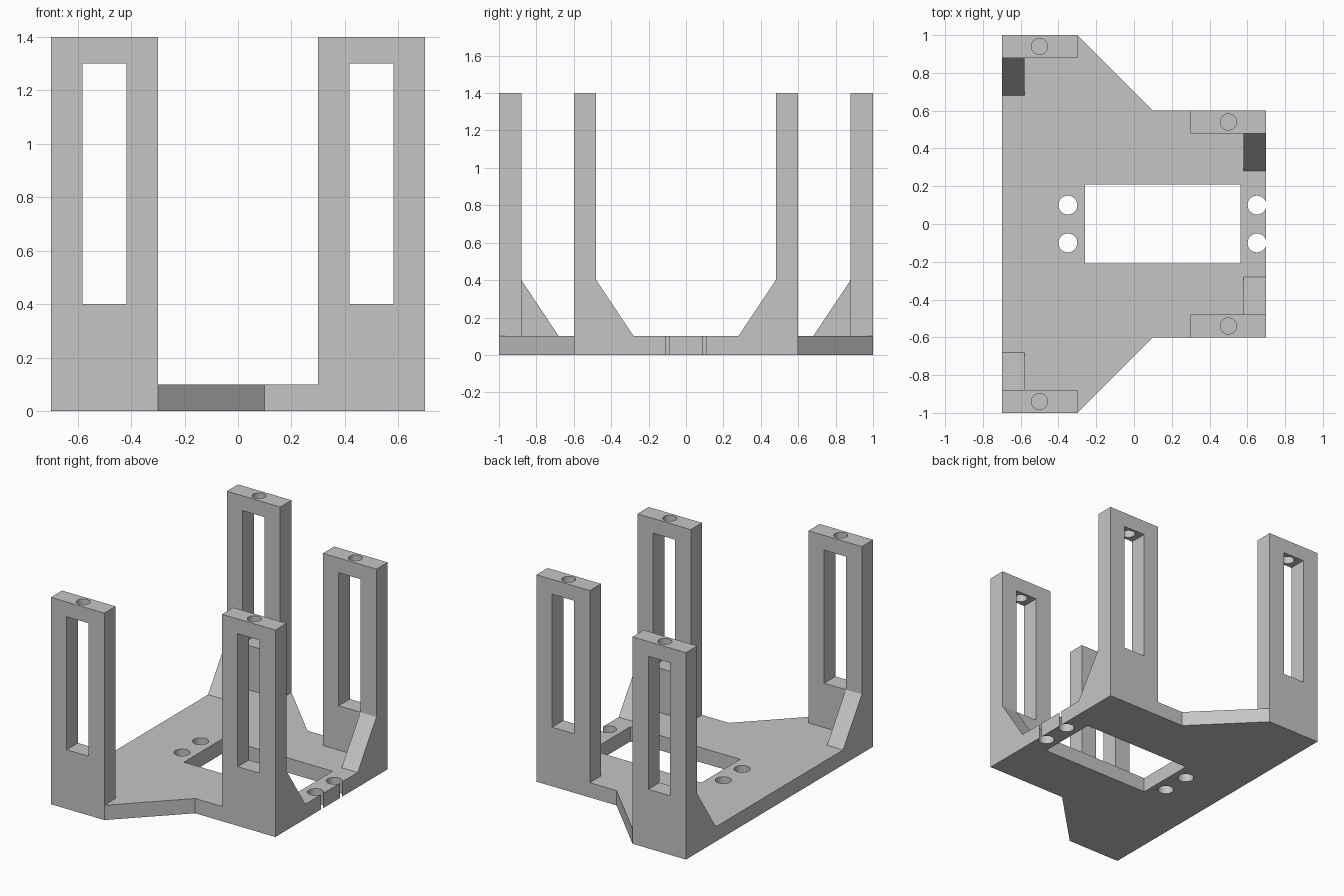
import bpy
import bmesh
from mathutils import Matrix

if "Cube" in bpy.data.objects:
    bpy.data.objects.remove(bpy.data.objects["Cube"], do_unlink=True)

grey = bpy.data.materials.new("light grey")
colour = (0.56, 0.56, 0.56, 1)
grey.use_nodes = True
grey.diffuse_color = colour
grey.node_tree.nodes["Principled BSDF"].inputs["Base Color"].default_value = colour

THICK = 0.1
HEIGHT = 1.4
DEPTH = 0.12


def prism(name, outline, offset):
    """Extrude a closed 3D outline along an offset vector."""
    bm = bmesh.new()
    face = bm.faces.new([bm.verts.new(p) for p in outline])
    top = bmesh.ops.extrude_face_region(bm, geom=[face])["geom"]
    verts = [v for v in top if isinstance(v, bmesh.types.BMVert)]
    bmesh.ops.translate(bm, verts=verts, vec=offset)
    bmesh.ops.recalc_face_normals(bm, faces=bm.faces)
    return finish(name, bm)


def finish(name, bm):
    mesh = bpy.data.meshes.new(name)
    bm.to_mesh(mesh)
    bm.free()
    mesh.materials.append(grey)
    obj = bpy.data.objects.new(name, mesh)
    bpy.context.collection.objects.link(obj)
    return obj


def box(name, x0, x1, y0, y1, z0, z1):
    outline = [(x0, y0, z0), (x1, y0, z0), (x1, y1, z0), (x0, y1, z0)]
    return prism(name, outline, (0, 0, z1 - z0))


def drill(name, x, y, z, radius, depth):
    bm = bmesh.new()
    bmesh.ops.create_cone(bm, cap_ends=True, segments=32, radius1=radius,
                          radius2=radius, depth=depth,
                          matrix=Matrix.Translation((x, y, z)))
    return finish(name, bm)


def cut(target, cutters):
    """Subtract each cutter, bake the result and remove the cutters."""
    for cutter in cutters:
        cutter.hide_render = True
        mod = target.modifiers.new("cut", "BOOLEAN")
        mod.operation = "DIFFERENCE"
        mod.solver = "EXACT"
        mod.object = cutter
    bpy.context.view_layer.update()
    graph = bpy.context.evaluated_depsgraph_get()
    mesh = bpy.data.meshes.new_from_object(target.evaluated_get(graph))
    target.modifiers.clear()
    target.data = mesh
    for cutter in cutters:
        bpy.data.objects.remove(cutter, do_unlink=True)


# Base plate: half outline mirrored across y
half = [(-0.7, -1), (-0.3, -1), (0.1, -0.6), (0.7, -0.6)]
outline = half + [(x, -y) for x, y in reversed(half)]
plate = prism("base_plate", [(x, y, 0) for x, y in outline], (0, 0, THICK))

# Rectangular opening and four screw holes
cutters = [box("opening_cutter", -0.26, 0.563, -0.208, 0.208, -0.1, 0.2)]
for x in (-0.35, 0.651):
    for y in (-0.1, 0.1):
        cutters.append(drill("screw_cutter", x, y, 0.05, 0.05, 0.4))
cut(plate, cutters)

# Four slotted posts, each braced by a triangular gusset on its outer edge
for side, cx, outer in (("right", -0.5, 1.0), ("left", 0.5, 0.6)):
    edge = -0.7 if cx < 0 else 0.58
    for end, s in (("front", -1), ("back", 1)):
        y0, y1 = sorted((s * outer, s * (outer - DEPTH)))
        post = box(f"{end}_{side}_post", cx - 0.2, cx + 0.2, y0, y1, THICK, HEIGHT)
        cut(post, [
            box("slot_cutter", cx - 0.082, cx + 0.082, y0 - 0.1, y1 + 0.1, 0.4, 1.3),
            drill("post_hole_cutter", cx, (y0 + y1) / 2, HEIGHT, 0.043, 0.4),
        ])
        inner = outer - DEPTH
        triangle = [(edge, s * inner, THICK), (edge, s * (inner - 0.2), THICK),
                    (edge, s * inner, 0.4)]
        prism(f"{end}_{side}_gusset", triangle, (0.12, 0, 0))
